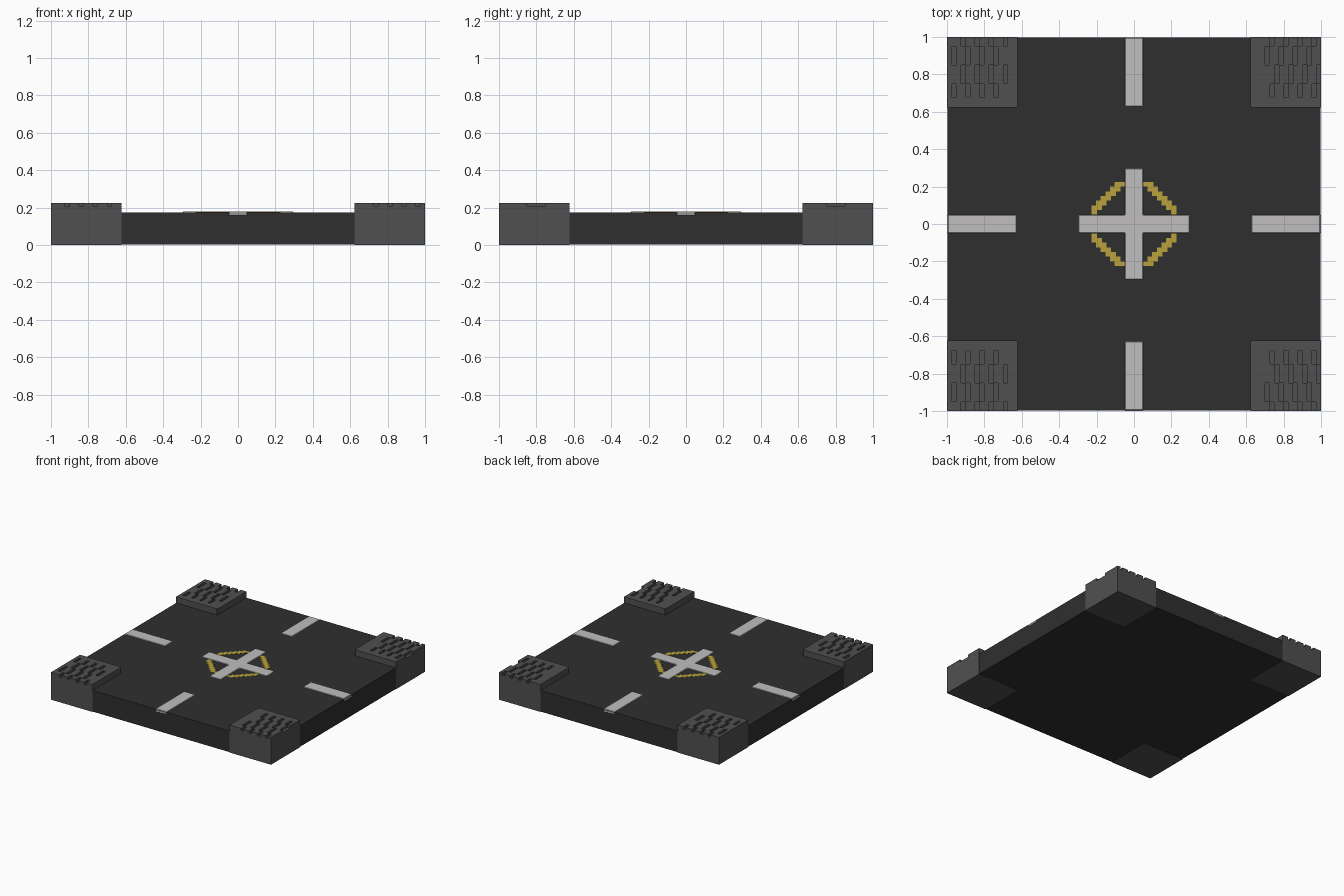
import bpy, bmesh, math

cube = bpy.data.objects.get("Cube")
if cube:
    bpy.data.objects.remove(cube, do_unlink=True)

U = 0.025      # block grid unit
E = 0.003      # how far the inlays stand proud
TOP = 0.175    # road surface height


def lin(c):
    c /= 255
    return c / 12.92 if c <= 0.04045 else ((c + 0.055) / 1.055) ** 2.4


def material(name, rgb):
    m = bpy.data.materials.new(name)
    m.use_nodes = True
    col = (*[lin(c) for c in rgb], 1)
    m.diffuse_color = col
    bsdf = m.node_tree.nodes["Principled BSDF"]
    bsdf.inputs["Base Color"].default_value = col
    bsdf.inputs["Roughness"].default_value = 0.9
    return m


ASPHALT = material("asphalt", (47, 47, 47))
PAVING = material("paving_grey", (80, 80, 80))
WHITE = material("line_white", (192, 190, 191))
YELLOW = material("line_yellow", (185, 162, 63))


def add_prism(bm, pts, z0, z1):
    """Extrude a flat outline from z0 to z1."""
    face = bm.faces.new([bm.verts.new((x, y, z0)) for x, y in pts])
    ext = bmesh.ops.extrude_face_region(bm, geom=[face], use_keep_orig=True)
    top = [v for v in ext["geom"] if isinstance(v, bmesh.types.BMVert)]
    bmesh.ops.translate(bm, verts=top, vec=(0, 0, z1 - z0))


def rect(x0, x1, y0, y1):
    return [(x0, y0), (x1, y0), (x1, y1), (x0, y1)]


def make(name, outlines, z0, z1, mat, bevel=0):
    bm = bmesh.new()
    for pts in outlines:
        add_prism(bm, pts, z0, z1)
    bmesh.ops.recalc_face_normals(bm, faces=bm.faces)
    me = bpy.data.meshes.new(name)
    bm.to_mesh(me)
    bm.free()
    ob = bpy.data.objects.new(name, me)
    bpy.context.collection.objects.link(ob)
    me.materials.append(mat)
    if bevel:
        b = ob.modifiers.new("bevel", "BEVEL")
        b.width = bevel
        b.segments = 1
    return ob


# Road slab
make("road_slab", [rect(-0.998, 0.998, -0.998, 0.998)], 0.002, TOP, ASPHALT)

# Raised corner pavements with staggered slots
ROWS = [(0, 2), (2, 6), (6, 10), (10, 13)]          # from the outer edge inwards
STARTS = {-1: [3, 1, 3, 1], 1: [4, 3, 5, 4]}        # first slot column in each row
for sx, xname in ((-1, "right"), (1, "left")):
    for sy, yname in ((-1, "front"), (1, "back")):
        a, c = 0.375 + 0.25 - E / 2, 0.008
        outline = [(a + c, a), (1, a), (1, 1), (a, 1), (a, a + c)]
        block = make(f"corner_pavement_{yname}_{xname}",
                     [[(sx * x, sy * y) for x, y in outline]], 0, 0.225, PAVING)
        slots = []
        for (r0, r1), start in zip(ROWS, STARTS[sx]):
            for k in range(start, start + 12, 3):
                if k > 14:
                    continue
                x0 = (-1 if sx < 0 else 0.625) + k * U + 0.001
                x1 = x0 + U - 0.002
                if k == 14:
                    x1 += 0.02
                y0 = 1 - r0 * U - 0.001 if r0 else 1.02
                y1 = 1 - r1 * U + 0.001
                slots.append(rect(x0, x1, sy * y0, sy * y1))
        cutter = make(f"slot_cutter_{yname}_{xname}", slots, 0.205, 0.25, PAVING)
        cutter.hide_render = True
        cutter.hide_set(True)
        cutter.display_type = "WIRE"
        cut = block.modifiers.new("slots", "BOOLEAN")
        cut.operation = "DIFFERENCE"
        cut.solver = "EXACT"
        cut.object = cutter

# White dashes at the middle of each side
W = 0.05 + E
for name, d in (("front", (0, -1)), ("back", (0, 1)), ("right", (-1, 0)), ("left", (1, 0))):
    dx, dy = d
    pts = [(dx * t - dy * w, dy * t + dx * w)
           for t, w in ((0.625, -W), (1, -W), (1, W), (0.625, W))]
    make(f"lane_dash_{name}", [pts], TOP - U + E, TOP + E, WHITE, 0.007)

# White cross in the centre
L = 0.3
arm = [(L, -W), (L, W), (W, W)]
cross = []
for q in range(4):
    ca, sa = round(math.cos(q * math.pi / 2)), round(math.sin(q * math.pi / 2))
    cross += [(ca * x - sa * y, sa * x + ca * y) for x, y in arm]
make("centre_cross", [cross], TOP - U + E, TOP + E, WHITE, 0.007)

# Yellow stepped ring, one stair-step arc per quadrant
arc_out, arc_in = [], []
for j in range(2, 9):
    xr, xl = min(12 - j, 9) * U + E, (10 - j) * U - E
    arc_out += [(xr, j * U), (xr, (j + 1) * U)]
    arc_in += [(xl, j * U), (xl, (j + 1) * U)]
# drop the doubled point where the outer edge runs straight
arc_out = [p for i, p in enumerate(arc_out) if i == 0 or p != arc_out[i - 1]]
arc = arc_out + arc_in[::-1]
ring = [[(sx * x, sy * y) for x, y in arc] for sx in (-1, 1) for sy in (-1, 1)]
make("centre_ring", ring, TOP - U + E, TOP + E * 0.7, YELLOW)
